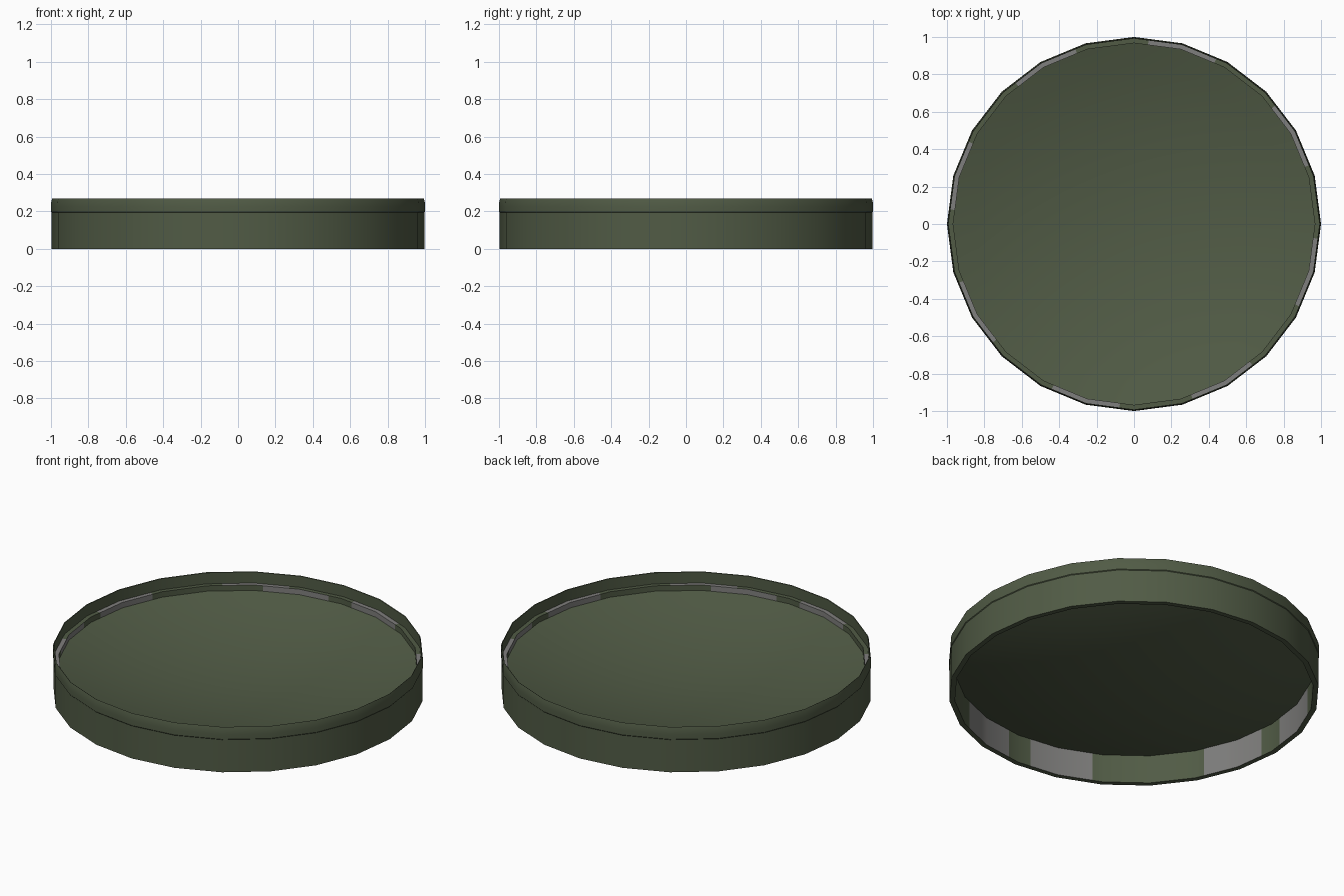
import bpy, bmesh, math

if "Cube" in bpy.data.objects:
    bpy.data.objects.remove(bpy.data.objects["Cube"])

SIDES = 24
STEP = 360 / SIDES

def material(name, rgb):
    m = bpy.data.materials.new(name)
    m.diffuse_color = (*rgb, 1)
    m.use_nodes = True
    m.node_tree.nodes["Principled BSDF"].inputs["Base Color"].default_value = m.diffuse_color
    return m

green = material("olive green", (0.082, 0.105, 0.060))
grey = material("mid grey", (0.213, 0.211, 0.205))

def point(r, a, z):
    # point on a 24-sided polygon, so extra cuts stay on the flat sides
    d = (a % STEP) - STEP / 2
    rr = r * math.cos(math.radians(STEP / 2)) / math.cos(math.radians(d))
    t = math.radians(a)
    return (rr * math.cos(t), rr * math.sin(t), z)

def finish(bm, name):
    me = bpy.data.meshes.new(name)
    bm.to_mesh(me)
    bm.free()
    ob = bpy.data.objects.new(name, me)
    bpy.context.collection.objects.link(ob)
    me.materials.append(green)
    me.materials.append(grey)
    bpy.context.view_layer.objects.active = ob
    ob.select_set(True)
    bpy.ops.object.shade_smooth_by_angle(angle=math.radians(32))
    ob.select_set(False)

def inside(a, spans):
    return any(lo < a % 90 < hi for lo, hi in spans)

def revolve(name, profile, angles, patterns={}):
    # open profile swept round z; patterns maps a strip to its grey spans
    bm = bmesh.new()
    rings = [[bm.verts.new(point(r, a, z)) for r, z in profile] for a in angles]
    n = len(angles)
    for i in range(n):
        nxt = angles[(i + 1) % n] + (360 if i == n - 1 else 0)
        mid = (angles[i] + nxt) / 2
        A, B = rings[i], rings[(i + 1) % n]
        for j in range(len(profile) - 1):
            f = bm.faces.new((A[j], B[j], B[j + 1], A[j + 1]))
            if inside(mid, patterns.get(j, [])):
                f.material_index = 1
    finish(bm, name)

# grey patches repeat every quarter turn
WALL = [(4.5, 27), (63.5, 85.5)]
LEDGE = [(18.5, 40), (63.5, 85.5)]
cuts = {c for pair in WALL + LEDGE for c in pair}
plain = [i * STEP for i in range(SIDES)]
cut = sorted(set(plain) | {q * 90 + c for q in range(4) for c in cuts})

# outer skirt with thin rolled lip
revolve("rim_outer", [(0.967, 0), (0.996, 0), (0.996, 0.193), (0.9995, 0.197),
                      (1.0, 0.225), (0.9985, 0.25), (0.994, 0.268),
                      (0.991, 0.266), (0.992, 0.20)], plain)
# inner ledge and wall carrying the grey patches
revolve("rim_inner", [(0.992, 0.20), (0.967, 0.20), (0.967, 0)], cut,
        {0: LEDGE, 1: WALL})

# shallow bowl-shaped plate inside the rim
EDGE_Z, DEPTH, RADIUS, LOOPS = 0.168, 0.155, 0.968, 8
levels = [(RADIUS * l / LOOPS, EDGE_Z - DEPTH * (1 - (l / LOOPS) ** 2))
          for l in range(LOOPS + 1)]
bm = bmesh.new()
center = bm.verts.new((0, 0, levels[0][1]))
prev = None
for r, z in levels[1:]:
    ring = [bm.verts.new(point(r, a, z)) for a in plain]
    for i in range(SIDES):
        j = (i + 1) % SIDES
        bm.faces.new([ring[i], ring[j]] + ([prev[j], prev[i]] if prev else [center]))
    prev = ring
bmesh.ops.recalc_face_normals(bm, faces=bm.faces)
if sum(f.normal.z for f in bm.faces) < 0:
    bmesh.ops.reverse_faces(bm, faces=bm.faces)
finish(bm, "dish")
